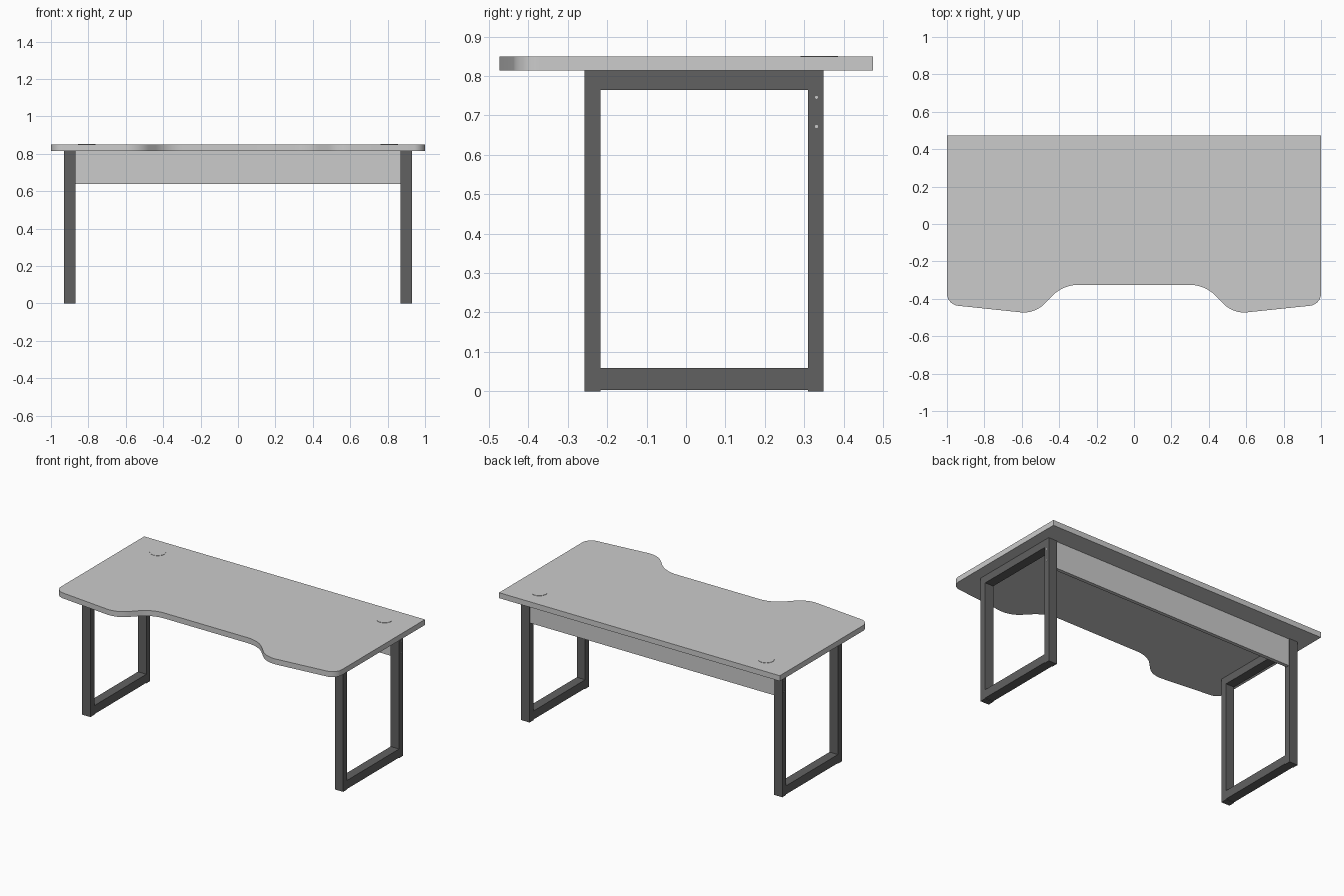
import bpy, bmesh, math
from mathutils import Vector

if "Cube" in bpy.data.objects:
    bpy.data.objects.remove(bpy.data.objects["Cube"])

dark = bpy.data.materials.new("dark_metal")
dark.diffuse_color = (0.12, 0.12, 0.12, 1)
dark.use_nodes = True
dark.node_tree.nodes["Principled BSDF"].inputs["Base Color"].default_value = dark.diffuse_color


def finish(name, bm, mat=None, smooth=False):
    bmesh.ops.recalc_face_normals(bm, faces=bm.faces)
    me = bpy.data.meshes.new(name)
    bm.to_mesh(me)
    bm.free()
    ob = bpy.data.objects.new(name, me)
    bpy.context.collection.objects.link(ob)
    if mat:
        me.materials.append(mat)
    if smooth:
        bpy.ops.object.select_all(action='DESELECT')
        ob.select_set(True)
        bpy.context.view_layer.objects.active = ob
        bpy.ops.object.shade_smooth_by_angle(angle=math.radians(30))
    return ob


def box(name, x0, x1, y0, y1, z0, z1, mat=None):
    bm = bmesh.new()
    for v in bmesh.ops.create_cube(bm, size=1)["verts"]:
        v.co = (x1 if v.co.x > 0 else x0, y1 if v.co.y > 0 else y0, z1 if v.co.z > 0 else z0)
    return finish(name, bm, mat)


def disc(name, center, radius, depth, axis='z', mat=None, segs=32):
    bm = bmesh.new()
    bmesh.ops.create_cone(bm, cap_ends=True, segments=segs, radius1=radius, radius2=radius, depth=depth)
    for v in bm.verts:
        if axis == 'x':
            v.co = (v.co.z, v.co.x, v.co.y)
        v.co += Vector(center)
    return finish(name, bm, mat, True)


def fillet(prev, p, nxt, d, n=12):
    """Circular arc round corner p, starting a distance d along each side."""
    prev, p, nxt = Vector(prev), Vector(p), Vector(nxt)
    u, v = (prev - p).normalized(), (nxt - p).normalized()
    a, b, w = p + u * d, p + v * d, math.sin(u.angle(v) / 2)
    pts = []
    for i in range(n + 1):
        t = i / n
        k0, k1, k2 = (1 - t) ** 2, 2 * t * (1 - t) * w, t * t
        pts.append((a * k0 + p * k1 + b * k2) / (k0 + k1 + k2))
    return pts


# Desktop with scooped front edge
corners = [(1, 0.474, 0), (1, -0.431, 0.06), (0.53, -0.48, 0.075), (0.38, -0.325, 0.085)]
corners += [(-x, y, d) for x, y, d in reversed(corners)]
outline = []
for i, (x, y, d) in enumerate(corners):
    if d:
        outline += fillet(corners[i - 1][:2], (x, y), corners[(i + 1) % len(corners)][:2], d)
    else:
        outline.append(Vector((x, y)))
bm = bmesh.new()
face = bm.faces.new([bm.verts.new((p.x, p.y, 0.814)) for p in outline])
ext = bmesh.ops.extrude_face_region(bm, geom=[face])["geom"]
bmesh.ops.translate(bm, vec=(0, 0, 0.035), verts=[g for g in ext if isinstance(g, bmesh.types.BMVert)])
finish("desktop", bm, None, True)

# Modesty panel between the back posts
box("back_panel", -0.87, 0.87, 0.32, 0.343, 0.638, 0.814)

# Leg frames, cable covers and screws on both sides
for side, s in (("left", -1), ("right", 1)):
    x0, x1 = sorted((s * 0.87, s * 0.93))
    box(side + "_front_post", x0, x1, -0.258, -0.217, 0, 0.814, dark)
    box(side + "_back_post", x0, x1, 0.31, 0.349, 0, 0.814, dark)
    box(side + "_top_rail", x0, x1, -0.217, 0.31, 0.765, 0.814, dark)
    box(side + "_bottom_rail", x0, x1, -0.217, 0.31, 0.004, 0.059, dark)
    disc(side + "_cable_cover", (s * 0.808, 0.338, 0.8485), 0.047, 0.005)
    for i, z in enumerate((0.746, 0.672)):
        disc(f"{side}_screw_{i + 1}", (s * 0.93, 0.331, z), 0.004, 0.003, 'x', None, 12)
